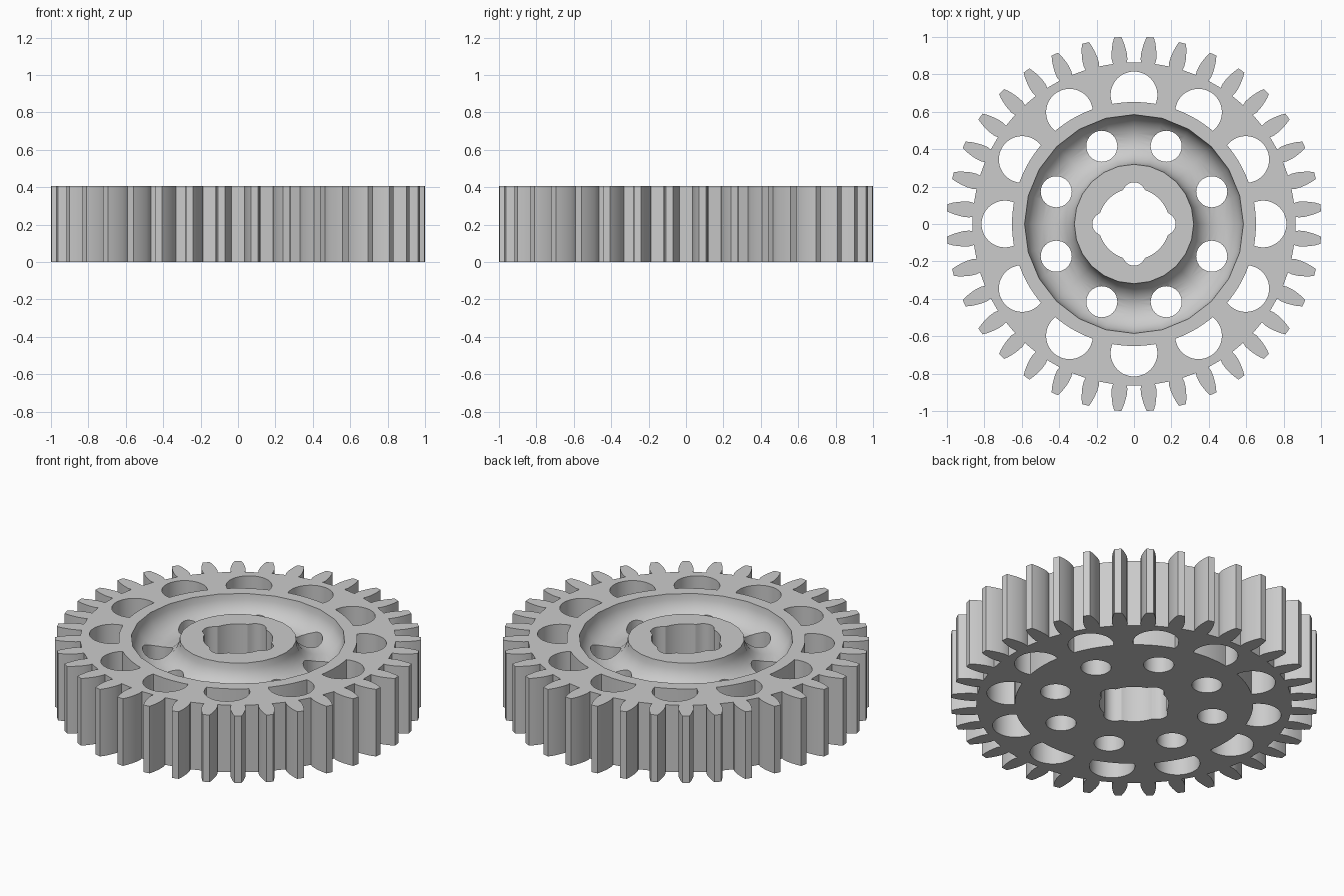
import bpy
import bmesh
from math import sin, cos, pi, radians, hypot, sqrt

cube = bpy.data.objects.get("Cube")
if cube:
    bpy.data.objects.remove(cube, do_unlink=True)

HEIGHT = 0.405
TEETH = 36

grey = bpy.data.materials.new("light_grey")
grey.use_nodes = True
grey.diffuse_color = (0.6, 0.6, 0.6, 1)
grey.node_tree.nodes["Principled BSDF"].inputs["Base Color"].default_value = grey.diffuse_color


def polar(r, a):
    return r * cos(a), r * sin(a)


def finish(name, bm):
    bmesh.ops.recalc_face_normals(bm, faces=bm.faces)
    mesh = bpy.data.meshes.new(name)
    bm.to_mesh(mesh)
    bm.free()
    obj = bpy.data.objects.new(name, mesh)
    bpy.context.collection.objects.link(obj)
    mesh.materials.append(grey)
    return obj


def prisms(name, outlines, z0, z1):
    """Extrude each closed outline from z0 to z1."""
    bm = bmesh.new()
    for outline in outlines:
        face = bm.faces.new([bm.verts.new((x, y, z0)) for x, y in outline])
        new = bmesh.ops.extrude_face_region(bm, geom=[face])["geom"]
        verts = [g for g in new if isinstance(g, bmesh.types.BMVert)]
        bmesh.ops.translate(bm, verts=verts, vec=(0, 0, z1 - z0))
    return finish(name, bm)


def lathe(name, profile, steps):
    """Revolve a closed (radius, z) profile about the z axis."""
    bm = bmesh.new()
    rings = [[bm.verts.new((*polar(r, 2 * pi * i / steps), z)) for r, z in profile]
             for i in range(steps)]
    n = len(profile)
    for i in range(steps):
        a, b = rings[i], rings[(i + 1) % steps]
        for j in range(n):
            k = (j + 1) % n
            bm.faces.new((a[j], b[j], b[k], a[k]))
    return finish(name, bm)


def circle(cx, cy, r, steps):
    return [(cx + r * cos(2 * pi * i / steps), cy + r * sin(2 * pi * i / steps))
            for i in range(steps)]


def cut(target, cutter):
    mod = target.modifiers.new(cutter.name, "BOOLEAN")
    mod.operation = "DIFFERENCE"
    mod.solver = "EXACT"
    mod.object = cutter
    bpy.context.view_layer.objects.active = target
    bpy.ops.object.modifier_apply(modifier=mod.name)
    bpy.data.objects.remove(cutter, do_unlink=True)


# Toothed body: flank given as (radius, half width)
flank = [(0.863, 0.037), (0.885, 0.042), (0.915, 0.041),
         (0.945, 0.036), (0.975, 0.029), (1.002, 0.019)]
tooth = [(r, -w / r) for r, w in flank] + [(r, w / r) for r, w in reversed(flank)]
outline = [polar(r, 2 * pi * (i + 0.5) / TEETH + a)
           for i in range(TEETH) for r, a in tooth]
gear = prisms("gear_wheel", [outline], 0, HEIGHT)

# Rounded ring groove in the top face
arc = [(0.452 + 0.133 * cos(pi * i / 12), HEIGHT - 0.133 * sin(pi * i / 12))
       for i in range(13)]
groove = lathe("groove_cutter", arc + [(0.319, 0.6), (0.585, 0.6)], 24)
cut(gear, groove)


# Twelve outer holes, flattened on the inside by an arc
def outer_hole(angle):
    pts = []
    for x, y in circle(0.69, 0, 0.125, 48):
        if hypot(x, y) < 0.652:
            x = sqrt(0.652 ** 2 - y * y)
        pts.append((x * cos(angle) - y * sin(angle), x * sin(angle) + y * cos(angle)))
    return pts


cut(gear, prisms("outer_hole_cutter",
                 [outer_hole(radians(30 * i)) for i in range(12)], -0.2, 0.6))

# Eight round holes in the groove floor
cut(gear, prisms("inner_hole_cutter",
                 [circle(*polar(0.45, radians(22.5 + 45 * i)), 0.083, 32)
                  for i in range(8)], -0.2, 0.6))


# Centre bore with four rounded notches
def bore_radius(a):
    off = (a + pi / 4) % (pi / 2) - pi / 4
    reach = 0.06 ** 2 - (0.163 * sin(off)) ** 2
    notch = 0.163 * cos(off) + sqrt(reach) if reach > 0 else 0
    return max(0.19, notch)


bore = [polar(bore_radius(2 * pi * i / 96), 2 * pi * i / 96) for i in range(96)]
cut(gear, prisms("bore_cutter", [bore], -0.2, 0.6))

# Smooth curved walls, keep rims sharp
bpy.ops.object.select_all(action="DESELECT")
gear.select_set(True)
bpy.context.view_layer.objects.active = gear
bpy.ops.object.shade_smooth_by_angle(angle=radians(30))
